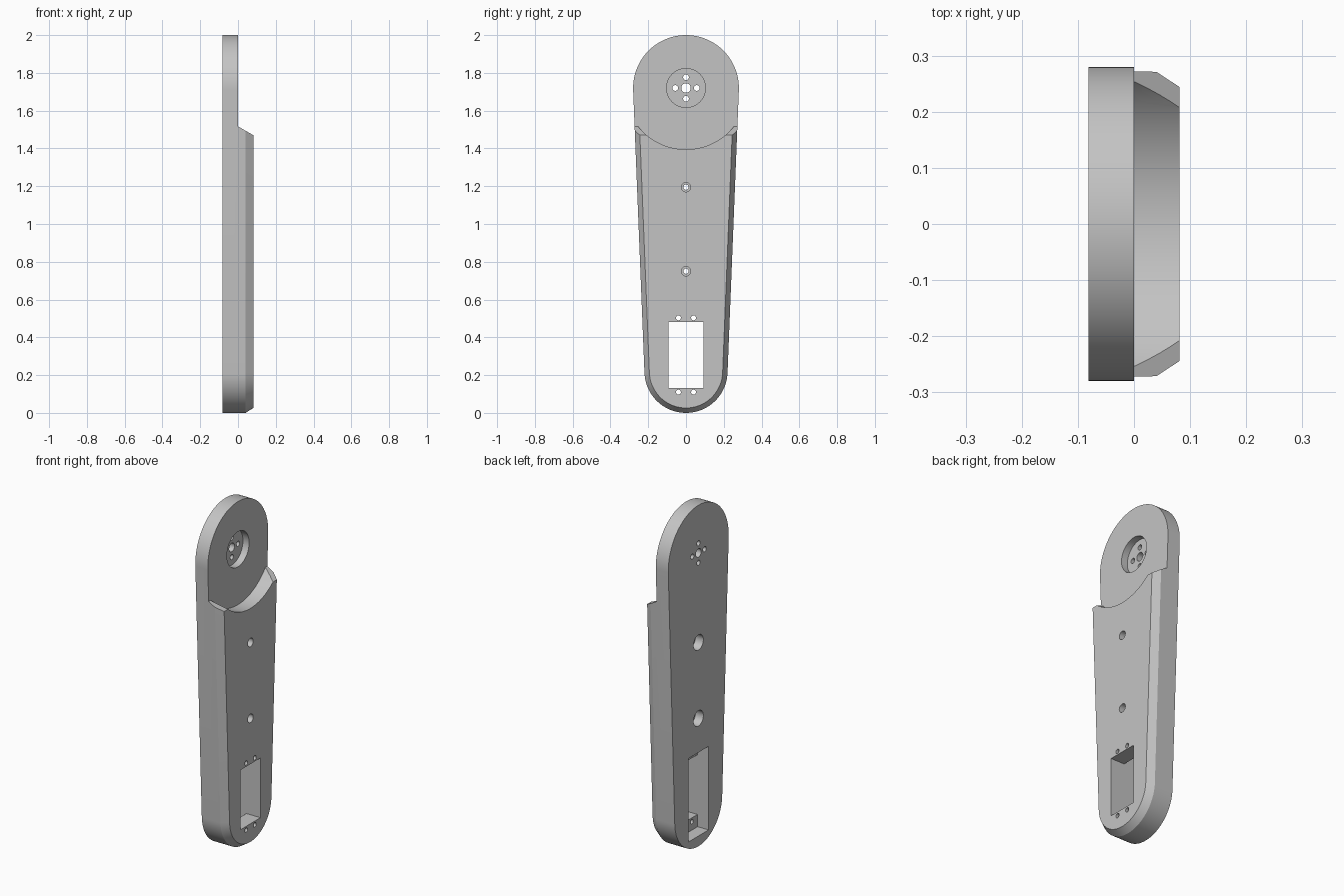
import bpy, bmesh, math
from mathutils import Matrix, Vector

if "Cube" in bpy.data.objects:
    bpy.data.objects.remove(bpy.data.objects["Cube"], do_unlink=True)

BACK, FRONT = -0.081, 0.081
TOP_Z, TOP_R = 1.72, 0.28
LOW_Z, LOW_R = 0.22, 0.22
CHAMFER = 0.026

grey = bpy.data.materials.new("plain grey")
grey.use_nodes = True
colour = (0.55, 0.55, 0.55, 1)
grey.diffuse_color = colour
grey.node_tree.nodes["Principled BSDF"].inputs["Base Color"].default_value = colour


def finish(name, bm):
    bmesh.ops.recalc_face_normals(bm, faces=bm.faces)
    mesh = bpy.data.meshes.new(name)
    bm.to_mesh(mesh)
    bm.free()
    mesh.materials.append(grey)
    obj = bpy.data.objects.new(name, mesh)
    bpy.context.collection.objects.link(obj)
    return obj


def outline(inset, steps=48):
    """Two arcs joined by their common tangents, in (y, z)."""
    lean = math.asin((TOP_R - LOW_R) / (TOP_Z - LOW_Z))
    points = []
    for z, r, start, end in ((TOP_Z, TOP_R, -lean, math.pi + lean),
                             (LOW_Z, LOW_R, math.pi + lean, 2 * math.pi - lean)):
        for i in range(steps + 1):
            a = start + (end - start) * i / steps
            points.append(((r - inset) * math.cos(a), z + (r - inset) * math.sin(a)))
    return points


def loft(name, sections):
    """Skin a stack of (x, outline) sections and cap both ends."""
    bm = bmesh.new()
    rings = [[bm.verts.new((x, y, z)) for y, z in pts] for x, pts in sections]
    n = len(rings[0])
    for a, b in zip(rings, rings[1:]):
        for i in range(n):
            j = (i + 1) % n
            bm.faces.new((a[i], a[j], b[j], b[i]))
    bm.faces.new(rings[0])
    bm.faces.new(rings[-1])
    return finish(name, bm)


def drill(name, y, z, r, x0=-0.2, x1=0.2, sides=32):
    bm = bmesh.new()
    place = Matrix.Translation(((x0 + x1) / 2, y, z)) @ Matrix.Rotation(math.pi / 2, 4, 'Y')
    bmesh.ops.create_cone(bm, cap_ends=True, segments=sides, radius1=r, radius2=r,
                          depth=x1 - x0, matrix=place)
    return finish(name, bm)


def block(name, half_y, z0, z1, x0=-0.2, x1=0.2):
    return loft(name, [(x, [(-half_y, z0), (half_y, z0), (half_y, z1), (-half_y, z1)])
                       for x in (x0, x1)])


# Tapered arm with a bevelled outer face
arm = loft("arm_link", [(BACK, outline(0)), (0.04, outline(0)), (FRONT, outline(CHAMFER))])

# Round step that thins the joint end, with sloped tips beside it
cutters = [drill("joint_step", 0, TOP_Z, 0.325, 0, 0.3, 128)]
slope = 0.58
cutters.append(loft("step_tips", [(x, [(-0.5, 1.517 - slope * x), (0.5, 1.517 - slope * x),
                                       (0.5, 2.2), (-0.5, 2.2)]) for x in (0, 0.3)]))

# Joint recess, centre hole and four screw holes
cutters.append(drill("joint_recess", 0, TOP_Z, 0.103, -0.04, 0.3, 64))
cutters.append(drill("joint_hole", 0, TOP_Z, 0.025))
for k in range(4):
    a = k * math.pi / 2
    cutters.append(drill("joint_screw_hole", 0.057 * math.cos(a),
                         TOP_Z + 0.057 * math.sin(a), 0.015, sides=24))

# Stepped bolt holes along the arm
for z in (1.195, 0.75):
    cutters.append(drill("bolt_hole", 0, z, 0.014))
    cutters.append(drill("bolt_front_bore", 0, z, 0.025, 0.03, 0.2))
    cutters.append(drill("bolt_back_bore", 0, z, 0.045, -0.2, -0.03))

# Motor window, wider pocket behind it and its screw holes
cutters.append(block("motor_pocket", 0.0935, 0.06, 0.55, -0.2, -0.01))
cutters.append(block("motor_window", 0.0925, 0.132, 0.482))
for y in (-0.04, 0.04):
    for z in (0.11, 0.503):
        cutters.append(drill("motor_screw_hole", y, z, 0.013, sides=24))

# Cut everything out, then remove the cutters
for cutter in cutters:
    cutter.hide_render = True
    mod = arm.modifiers.new(cutter.name, 'BOOLEAN')
    mod.operation = 'DIFFERENCE'
    mod.solver = 'EXACT'
    mod.object = cutter
bpy.context.view_layer.update()
result = bpy.data.meshes.new_from_object(arm.evaluated_get(bpy.context.evaluated_depsgraph_get()))
arm.modifiers.clear()
arm.data = result
arm.data.name = "arm_link"
for cutter in cutters:
    bpy.data.objects.remove(cutter, do_unlink=True)

for obj in bpy.context.selected_objects:
    obj.select_set(False)
arm.select_set(True)
bpy.context.view_layer.objects.active = arm
bpy.ops.object.shade_smooth_by_angle(angle=math.radians(25))
